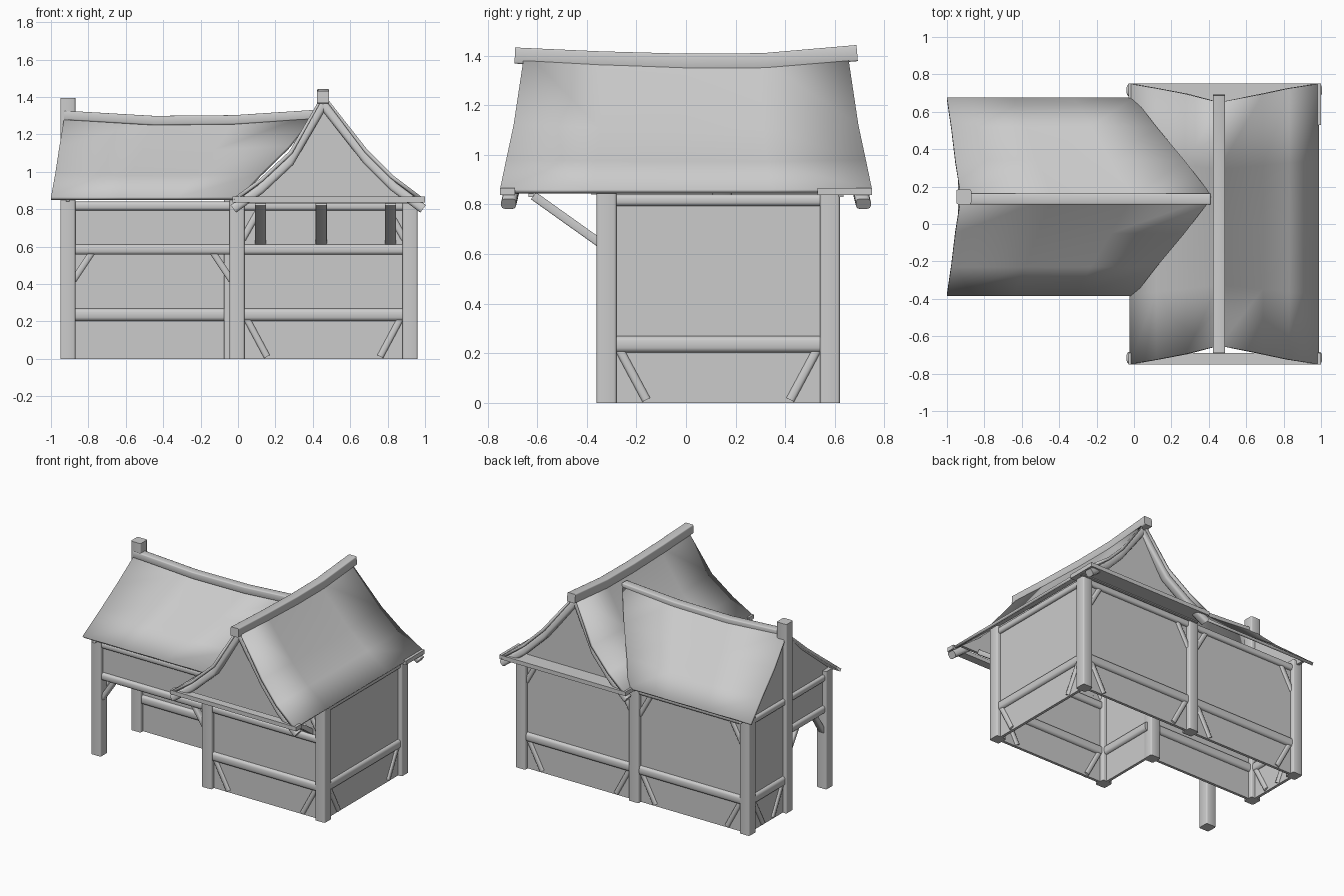
import bpy, bmesh, math
from mathutils import Vector as V

cube = bpy.data.objects.get("Cube")
if cube:
    bpy.data.objects.remove(cube)

grey = bpy.data.materials.new("plain_grey")
grey.use_nodes = True
grey.diffuse_color = (0.6, 0.6, 0.6, 1)
grey.node_tree.nodes["Principled BSDF"].inputs["Base Color"].default_value = (0.6, 0.6, 0.6, 1)

X, Y, Z = V((1, 0, 0)), V((0, 1, 0)), V((0, 0, 1))


def finish(name, bm, angle):
    mesh = bpy.data.meshes.new(name)
    bm.to_mesh(mesh)
    bm.free()
    mesh.materials.append(grey)
    mesh.shade_smooth()
    mesh.set_sharp_from_angle(angle=math.radians(angle))
    ob = bpy.data.objects.new(name, mesh)
    bpy.context.collection.objects.link(ob)
    return ob


def timber(name, pts, side, w, h, soft=0.3):
    """Timber of w x h section swept along a path, long edges rounded."""
    bm = bmesh.new()
    pts = [V(p) for p in pts]
    rings = []
    for i, p in enumerate(pts):
        t = (pts[min(i + 1, len(pts) - 1)] - pts[max(i - 1, 0)]).normalized()
        up = side.cross(t).normalized()
        rings.append([bm.verts.new(p + side * w * a / 2 + up * h * b / 2)
                      for a, b in ((-1, -1), (1, -1), (1, 1), (-1, 1))])
    for r, s in zip(rings, rings[1:]):
        for k in range(4):
            bm.faces.new((r[k], r[(k + 1) % 4], s[(k + 1) % 4], s[k]))
    bm.faces.new(rings[0])
    bm.faces.new(rings[-1])
    bmesh.ops.recalc_face_normals(bm, faces=bm.faces)
    if soft:
        long_edges = [bm.edges.get((r[k], s[k])) for r, s in zip(rings, rings[1:]) for k in range(4)]
        bmesh.ops.bevel(bm, geom=long_edges, offset=min(w, h) * soft, segments=2,
                        profile=0.5, affect='EDGES')
    return finish(name, bm, 50)


def panel(name, outline, push):
    """Flat wall panel from an outline, thickened by a vector."""
    bm = bmesh.new()
    face = bm.faces.new([bm.verts.new(V(p) - push / 2) for p in outline])
    ext = bmesh.ops.extrude_face_region(bm, geom=[face])["geom"]
    bmesh.ops.translate(bm, vec=push, verts=[g for g in ext if isinstance(g, bmesh.types.BMVert)])
    bmesh.ops.recalc_face_normals(bm, faces=bm.faces)
    return finish(name, bm, 30)


def roof(name, rows):
    """Smooth sagging roof skin from rows of points, thickened inward."""
    bm = bmesh.new()
    grid = [[bm.verts.new(p) for p in row] for row in rows]
    for r, s in zip(grid, grid[1:]):
        for k in range(len(r) - 1):
            f = bm.faces.new((r[k], r[k + 1], s[k + 1], s[k]))
            f.normal_update()
            if f.normal.z < 0:
                f.normal_flip()
    ob = finish(name, bm, 40)
    mod = ob.modifiers.new("thickness", 'SOLIDIFY')
    mod.thickness = 0.02
    mod.offset = -1
    return ob


# Plan lines of the L-shaped frame
L, M, R = -0.91, -0.005, 0.92
F, C, B = -0.32, 0.145, 0.58
TOP = 0.84


def bay(name, a, b, low=True, braced=True, high=False, mid=False, closed=True):
    """One wall bay between two posts: panel, rails and corner braces."""
    a, b = V((*a, 0)), V((*b, 0))
    d = (b - a).normalized()
    n = Z.cross(d)
    z0 = 0 if closed else 0.585
    panel(name + "_panel", [a + Z * z0, b + Z * z0, b + Z * TOP, a + Z * TOP], n * 0.02)
    rails = [("top_rail", 0.817, 0.046)]
    if low:
        rails.append(("low_rail", 0.236, 0.065))
    if mid:
        rails.append(("middle_rail", 0.585, 0.055))
    for part, z, h in rails:
        timber(f"{name}_{part}", [a + Z * z, b + Z * z], n, 0.06, h)
    for end, s in ((a, 1), (b, -1)):
        braces = []
        if low and braced:
            braces.append((0.03, 0.255, 0.16, 0.012))
        if high:
            braces.append((0.03, 0.64, 0.12, 0.8))
        if not closed:
            braces.append((0.03, 0.42, 0.13, 0.57))
        for u0, za, u1, zb in braces:
            timber(name + "_brace", [end + d * s * u0 + Z * za, end + d * s * u1 + Z * zb],
                   n, 0.045, 0.035)


# Corner and intermediate posts
for name, x, y, h in (("porch_post", L, F, 0.87), ("ridge_post", L, C, 1.395),
                      ("back_outer_post", L, B, 0.87), ("inner_post", M - 0.03, C, 0.85),
                      ("front_middle_post", M, F, 0.85), ("front_left_post", R, F, 0.85),
                      ("back_middle_post", M, B, 0.85), ("back_left_post", R, B, 0.85)):
    timber(name, [(x, y, 0), (x, y, h)], X, 0.08, 0.08, 0.12)

# Walls and the open porch
bay("wing_front", (M, F), (R, F), high=True, mid=True)
bay("wing_side", (R, F), (R, B))
bay("wing_back", (M, B), (R, B), high=True)
bay("hall_back", (L, B), (M, B), high=True)
bay("hall_end", (L, C), (L, B))
bay("hall_front", (L, C), (M, C), braced=False)
bay("porch_inner_side", (M, F), (M, C), braced=False)
bay("porch_front", (L, F), (M, F), low=False, mid=True, closed=False)
bay("porch_end", (L, F), (L, C), low=False, mid=True, closed=False)

# Cross-wing roof: steep at the ridge, flaring at the eaves
wing = [(-0.025, 0.86), (0.12, 0.965), (0.275, 1.11), (0.455, 1.42),
        (0.69, 1.12), (0.83, 0.98), (0.99, 0.86)]
lean = [0.75, 0.725, 0.695, 0.65, 0.695, 0.725, 0.75]
drop = [0, 0.25, 0.55, 1, 0.55, 0.25, 0]
sag = ((-1, 0), (-0.5, 0.018), (0, 0.03), (0.45, 0.03), (1, 0))
roof("wing_roof", [[(x, t * e, z - s * k) for (x, z), e, k in zip(wing, lean, drop)]
                   for t, s in sag])
timber("wing_ridge_beam", [(0.455, t * 0.69, 1.405 + 0.005 * t - s) for t, s in sag],
       X, 0.065, 0.065, 0.1)

# Wing gables: bent rafters tucked under the roof edge, and infill
for tag, s in (("front", -1), ("back", 1)):
    for half in (slice(0, 4), slice(3, 7)):
        timber(tag + "_rafter", [(x, s * (e - 0.035), z - 0.058)
                                 for (x, z), e in zip(wing[half], lean[half])], Y, 0.06, 0.05)
    panel(tag + "_gable", [(x, s * 0.625, z - 0.03) for x, z in wing], Y * 0.02)

# Narrow tie beam at the front, wide tie board at the back
timber("front_tie_beam", [(-0.03, -0.72, 0.852), (1, -0.72, 0.852)], Y, 0.06, 0.03, 0)
timber("back_tie_board", [(-0.03, 0.64, 0.852), (1, 0.64, 0.852)], Y, 0.22, 0.03, 0)

# Sloping struts under the front overhang
for x in (0.12, 0.445, 0.815):
    timber("overhang_strut", [(x, -0.32, 0.625), (x, -0.615, 0.835)], X, 0.06, 0.035, 0.15)

# Hall roof, running into the wing roof
hall = [(-0.385, 0.865), (-0.23, 0.99), (-0.05, 1.135), (0.145, 1.315),
        (0.34, 1.135), (0.52, 0.99), (0.675, 0.865)]
ends = [-1, -0.977, -0.955, -0.925, -0.955, -0.977, -1]
inner = [0, 0.12, 0.27, 0.42, 0.27, 0.12, 0]
hall_sag = ((0, 0), (0.36, 0.035), (0.68, 0.03), (1, -0.005))
roof("hall_roof", [[(a + (b - a) * t, y, z - s * k)
                    for (y, z), a, b, k in zip(hall, ends, inner, drop)] for t, s in hall_sag])
timber("hall_ridge_beam", [(-0.93 + 1.34 * t, 0.133, 1.302 - 0.8 * s) for t, s in hall_sag],
       Y, 0.06, 0.05, 0.15)
panel("hall_gable", [(L, y, z - 0.025) for y, z in hall], X * 0.02)
